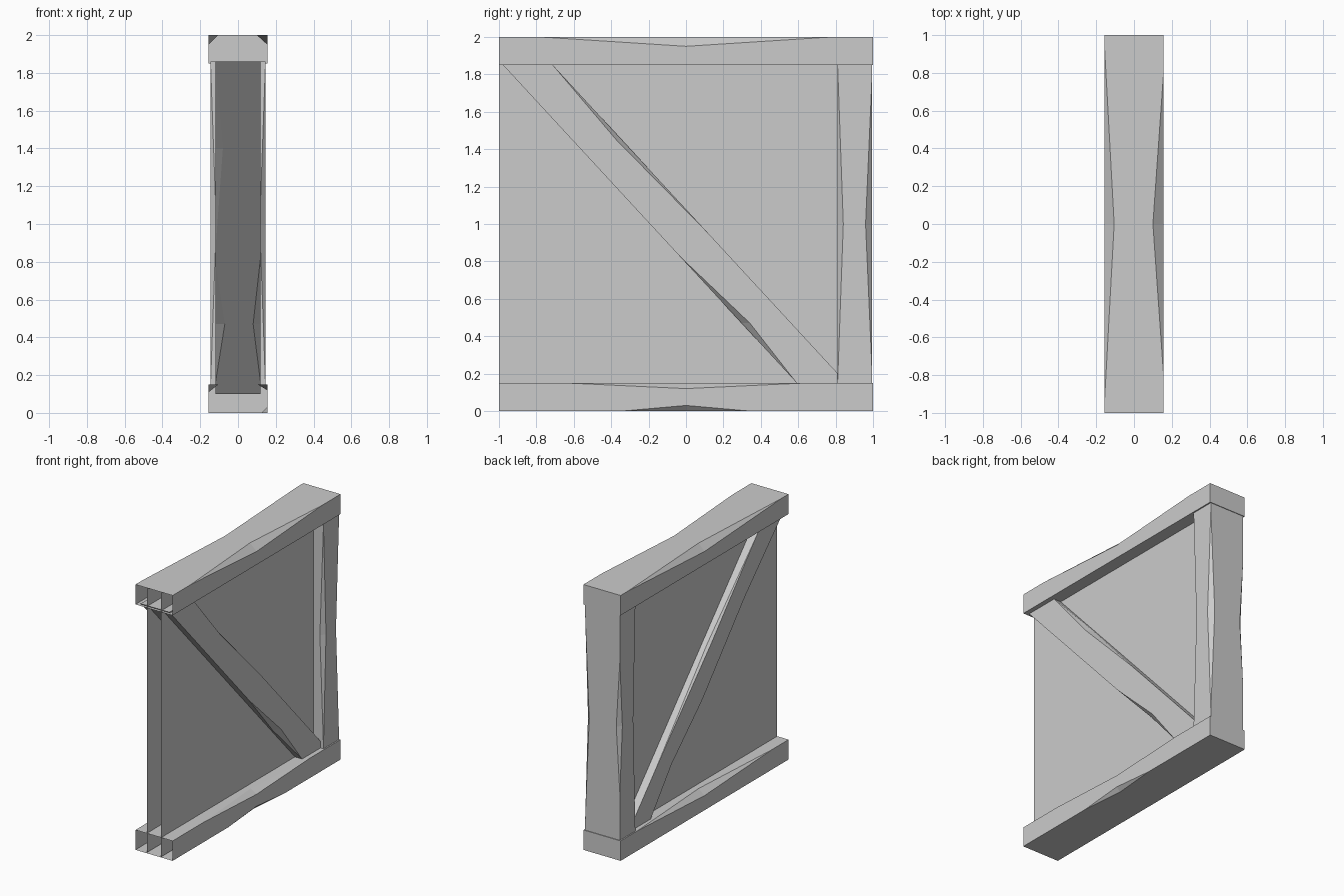
import bpy
import bmesh
from mathutils import Vector

cube = bpy.data.objects.get("Cube")
if cube:
    bpy.data.objects.remove(cube, do_unlink=True)

# One plain grey for everything
grey = bpy.data.materials.new("plain_grey")
grey.use_nodes = True
colour = (0.6, 0.6, 0.6, 1)
grey.diffuse_color = colour
grey.node_tree.nodes["Principled BSDF"].inputs["Base Color"].default_value = colour


def finish(name, bm, recalc=True):
    if recalc:
        bmesh.ops.recalc_face_normals(bm, faces=bm.faces)
    mesh = bpy.data.meshes.new(name)
    bm.to_mesh(mesh)
    bm.free()
    mesh.materials.append(grey)
    obj = bpy.data.objects.new(name, mesh)
    bpy.context.collection.objects.link(obj)
    return obj


def beam(name, origin, along, across, start, end, half_x, half_v, chips, open_start=False):
    """Timber with chipped long edges.
    chips[(sx, sv)] = list of (from, middle, to, depth in x, depth across)."""
    bm = bmesh.new()
    origin, along, across = Vector(origin), Vector(along), Vector(across)

    def vert(s, x, v):
        return bm.verts.new(origin + along * s + across * v + Vector((x, 0, 0)))

    corners = [(-1, -1), (1, -1), (1, 1), (-1, 1)]
    side_chain, flat_chain = {}, {}
    for sx, sv in corners:
        x, v = sx * half_x, sv * half_v
        first = vert(start, x, v)
        side, flat = [first], [first]
        for a, m, b, dx, dv in chips.get((sx, sv), []):
            p, q = vert(a, x, v), vert(b, x, v)
            on_side = vert(m, x, v - sv * dv)
            on_flat = vert(m, x - sx * dx, v)
            side += [p, on_side, q]
            flat += [p, on_flat, q]
            bm.faces.new((p, on_side, on_flat))
            bm.faces.new((q, on_flat, on_side))
        last = vert(end, x, v)
        side_chain[sx, sv] = side + [last]
        flat_chain[sx, sv] = flat + [last]
    for k in (-1, 1):
        bm.faces.new(side_chain[k, -1] + side_chain[k, 1][::-1])
        bm.faces.new(flat_chain[-1, k] + flat_chain[1, k][::-1])
    bm.faces.new([side_chain[c][-1] for c in corners])
    if not open_start:
        bm.faces.new([side_chain[c][0] for c in corners])
    return finish(name, bm)


X, Y, Z = (1, 0, 0), (0, 1, 0), (0, 0, 1)

# Top and bottom rails, open at the front end
beam("top_rail", (0, 0, 1.925), Y, Z, -1, 1, 0.155, 0.075, {
    (1, 1): [(-0.78, 0, 0.78, 0.055, 0.05)],
    (-1, 1): [(-0.92, 0, 0.92, 0.05, 0.05)],
}, open_start=True)
beam("bottom_rail", (0, 0, 0.075), Y, Z, -1, 1, 0.155, 0.075, {
    (1, 1): [(-0.64, 0, 0.64, 0.05, 0.03)],
    (-1, 1): [(-0.8, 0, 0.8, 0.05, 0.04)],
    (1, -1): [(-0.34, 0, 0.34, 0.03, 0.03)],
}, open_start=True)

# Upright post at the back
beam("back_post", (0, 0.903, 1), Z, Y, -0.86, 0.86, 0.145, 0.092, {
    (1, 1): [(-0.8, 0, 0.8, 0.035, 0.035)],
    (1, -1): [(-0.84, 0, 0.84, 0.03, 0.03)],
    (-1, 1): [(-0.5, 0, 0.5, 0.03, 0.03)],
    (-1, -1): [(-0.84, 0, 0.84, 0.03, 0.025)],
})

# Diagonal brace, cut level at both ends
beam("diagonal_brace", (0, -0.06, 1), (0, -0.924, 1), Y, -0.9, 0.86, 0.12, 0.133, {
    (1, 1): [(-0.05, 0.45, 0.85, 0.04, 0.03)],
    (1, -1): [(-0.845, -0.53, -0.17, 0.04, 0.045)],
    (-1, -1): [(-0.845, -0.53, -0.2, 0.05, 0.045), (-0.15, 0.4, 0.85, 0.04, 0.03)],
    (-1, 1): [(-0.5, 0.2, 0.8, 0.02, 0.02)],
})

# Thin wall sheets on either side of the hollow core
for side, name in ((1, "left_wall_sheet"), (-1, "right_wall_sheet")):
    bm = bmesh.new()
    x = side * 0.06
    ring = [(x, -1, 0.005), (x, 0.98, 0.005), (x, 0.98, 1.995), (x, -1, 1.995)]
    bm.faces.new([bm.verts.new(p) for p in ring[::side]])
    finish(name, bm, recalc=False)
